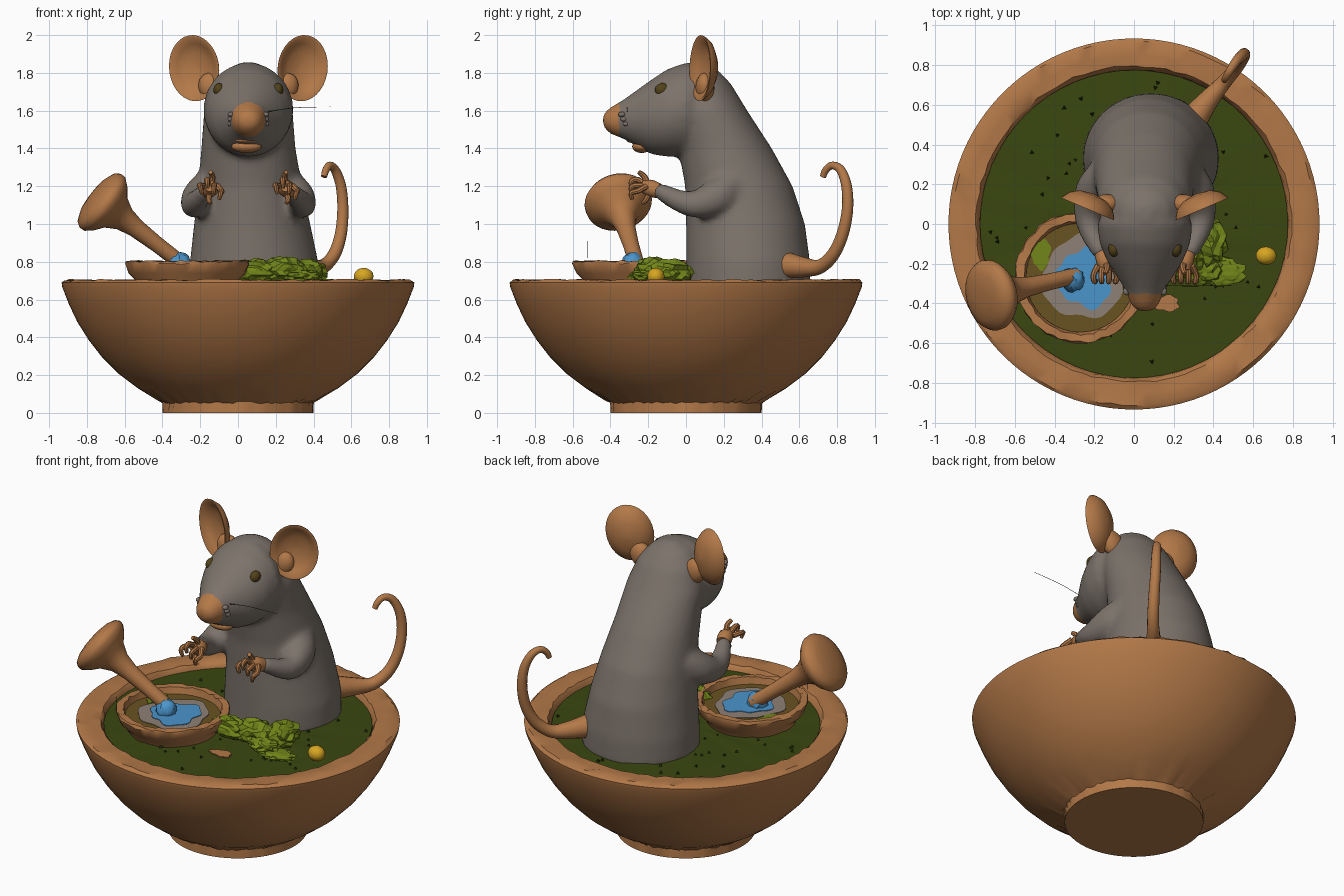
import bpy, bmesh, math, random
from mathutils import Vector, Matrix

random.seed(4)
cube = bpy.data.objects.get("Cube")
if cube:
    bpy.data.objects.remove(cube, do_unlink=True)


def material(name, rgb):
    m = bpy.data.materials.new(name)
    m.use_nodes = True
    m.diffuse_color = (*rgb, 1)
    m.node_tree.nodes["Principled BSDF"].inputs["Base Color"].default_value = (*rgb, 1)
    return m


CLAY = material("clay_skin", (.45, .19, .065))
FUR = material("grey_fur", (.2, .17, .145))
SOIL = material("moss_soil", (.042, .062, .005))
LEAF = material("leaf_green", (.17, .24, .01))
WATER = material("water_blue", (.07, .3, .6))
SILT = material("silt_grey", (.27, .22, .18))
MUD = material("mud_brown", (.14, .085, .015))
YELLOW = material("berry_yellow", (.68, .38, .015))
EYE = material("eye_brown", (.085, .055, .01))
DARK = material("dark_specks", (.02, .03, .004))
MID = .055  # centre line of the animal
X, Y, Z = Vector((1, 0, 0)), Vector((0, 1, 0)), Vector((0, 0, 1))


def finish(name, bm, mat, angle=40):
    """Turn a bmesh into a shaded object."""
    bmesh.ops.recalc_face_normals(bm, faces=bm.faces)
    me = bpy.data.meshes.new(name)
    bm.to_mesh(me)
    bm.free()
    me.materials.append(mat)
    if angle:
        me.shade_smooth()
        me.set_sharp_from_angle(angle=math.radians(angle))
    ob = bpy.data.objects.new(name, me)
    bpy.context.collection.objects.link(ob)
    return ob


def loft(bm, sections, n=24, rough=(), amp=0):
    """Skin elliptical rings (centre, u, v) and cap both ends."""
    rings = []
    for k, (c, u, v) in enumerate(sections):
        ring = []
        for i in range(n):
            a = math.tau * i / n
            p = Vector(c) + u * math.cos(a) + v * math.sin(a)
            if k in rough:
                p += Vector([random.uniform(-amp, amp) for _ in range(3)])
            ring.append(bm.verts.new(p))
        rings.append(ring)
    for a, b in zip(rings, rings[1:]):
        for i in range(n):
            j = (i + 1) % n
            bm.faces.new((a[i], a[j], b[j], b[i]))
    bm.faces.new(rings[0])
    bm.faces.new(rings[-1])


def lathe(name, profile, mat, matrix=Matrix(), n=48, rough=(), amp=0, angle=40):
    bm = bmesh.new()
    loft(bm, [((0, 0, z), X * r, Y * r) for r, z in profile], n, rough, amp)
    bm.transform(matrix)
    return finish(name, bm, mat, angle)


def tube(bm, pts, n=14, steps=5):
    """Round tube through (x, y, z, radius) points, smoothly interpolated."""
    p = [Vector(q) for q in pts]
    p = [p[0] * 2 - p[1]] + p + [p[-1] * 2 - p[-2]]
    path = []
    for a, b, c, d in zip(p, p[1:], p[2:], p[3:]):
        for s in range(steps):
            t = s / steps
            path.append(.5 * (2 * b + (c - a) * t + (2 * a - 5 * b + 4 * c - d) * t ** 2
                              + (3 * b - a - 3 * c + d) * t ** 3))
    path.append(p[-2])
    secs = []
    for i, q in enumerate(path):
        t = (path[min(i + 1, len(path) - 1)] - path[max(i - 1, 0)]).xyz.normalized()
        u = t.cross(X).normalized()
        secs.append((q.xyz, u * q.w, t.cross(u) * q.w))
    loft(bm, secs, n)


def ball(name, loc, size, mat, rot=Matrix(), jitter=0, angle=40):
    bm = bmesh.new()
    bmesh.ops.create_icosphere(bm, subdivisions=3, radius=1)
    for v in bm.verts:
        v.co *= 1 + random.uniform(-jitter, jitter)
    bm.transform(Matrix.Translation(loc) @ rot @ Matrix.Diagonal((*size, 1)))
    return finish(name, bm, mat, angle)


def puddle(name, loc, rx, ry, mat, wobble=.12, n=40):
    """Thin irregular disc."""
    bm = bmesh.new()
    vs = []
    ph = random.uniform(0, 6)
    for i in range(n):
        a = math.tau * i / n
        k = 1 + wobble * (math.sin(3 * a + ph) + .6 * math.sin(7 * a + ph))
        vs.append(bm.verts.new((rx * k * math.cos(a), ry * k * math.sin(a), 0)))
    f = bm.faces.new(vs)
    ext = bmesh.ops.extrude_face_region(bm, geom=[f])["geom"]
    for v in ext:
        if isinstance(v, bmesh.types.BMVert):
            v.co.z += .006
    bm.transform(Matrix.Translation(loc))
    return finish(name, bm, mat, 0)


# Large bowl with ragged rim and foot, filled with mossy soil
lathe("bowl", [(.4, 0), (.4, .055), (.43, .07), (.53, .13), (.63, .205), (.72, .295), (.79, .385),
               (.85, .48), (.895, .575), (.93, .665), (.934, .69), (.915, .704), (.85, .702),
               (.795, .7), (.78, .68), (.77, .63)],
      CLAY, n=96, rough=(1, 2, 11, 12, 13, 14), amp=.006)
lathe("soil", [(.775, .64), (.775, .668), (.6, .672), (.3, .675), (.02, .675)], SOIL,
      n=64, rough=(2, 3), amp=.006)
bm = bmesh.new()
for _ in range(60):
    a, r = random.uniform(0, math.tau), .75 * math.sqrt(random.random())
    m = Matrix.Translation((r * math.cos(a), r * math.sin(a), .676)) @ Matrix.Rotation(a * 5, 4, 'Z')
    bmesh.ops.create_cone(bm, segments=3, radius1=.013, radius2=.003, depth=.014, matrix=m)
finish("soil_specks", bm, DARK, 0)

# Small tub of water
tub = Vector((-.27, -.27, 0))
lathe("tub", [(.25, .65), (.27, .7), (.31, .74), (.33, .79), (.325, .803), (.285, .803), (.275, .76),
              (.27, .74)], CLAY, Matrix.Translation(tub), 56, (3, 4, 5), .006)
puddle("tub_mud", tub + Z * .758, .274, .274, MUD, 0)
puddle("tub_silt", tub + Z * .762 + X * .01, .2, .21, SILT, .07)
puddle("tub_water", tub + Z * .766 + X * .02, .14, .15, WATER)
puddle("tub_leaf", tub + Vector((-.2, .12, .764)), .05, .075, LEAF)
ball("water_splash", (-.31, -.28, .785), (.06, .06, .065), WATER, jitter=.1)

# Flared wooden pestle leaning in the tub
start, axis = Vector((-.29, -.26, .785)), Vector((-.48, -.11, .37))
lathe("pestle", [(.04, 0), (.042, .18), (.05, .32), (.066, .4), (.1, .46), (.15, .5), (.178, .535),
                 (.18, .56), (.165, .585), (.12, .605), (.06, .615), (.01, .617)], CLAY,
      Matrix.Translation(start) @ axis.to_track_quat('Z', 'Y').to_matrix().to_4x4(), 32)

# Torso, head and arms, fused into one fur skin
bm = bmesh.new()
torso = [(.64, 0, .66, .085, .345), (.8, 0, .657, .085, .34), (1, 0, .63, .075, .308),
         (1.2, -.005, .565, .065, .275), (1.4, -.04, .455, .055, .25), (1.6, -.08, .325, .055, .235),
         (1.74, -.08, .24, .055, .19), (1.82, -.04, .165, .055, .12), (1.855, .02, .1, .055, .04)]
loft(bm, [((c, (f + b) / 2, z), X * r, Y * (b - f) / 2) for z, f, b, c, r in torso], 40)
head = [(.12, 1.4, 1.82, .18), (0, 1.36, 1.855, .24), (-.1, 1.355, 1.82, .228), (-.19, 1.37, 1.76, .19),
        (-.26, 1.41, 1.71, .145), (-.33, 1.45, 1.66, .1), (-.39, 1.47, 1.625, .078),
        (-.425, 1.495, 1.6, .06), (-.443, 1.53, 1.57, .025)]
loft(bm, [((MID, y, (a + b) / 2), X * r, Z * (b - a) / 2) for y, a, b, r in head], 40)
for s in (-1, 1):
    tube(bm, [(MID + s * x, y, z, r) for x, y, z, r in
              [(.2, .24, 1.2, .1), (.255, .16, 1.14, .1), (.285, .05, 1.105, .075),
               (.27, -.04, 1.125, .06), (.235, -.12, 1.165, .048), (.215, -.16, 1.18, .04)]])
body = finish("fur_body", bm, FUR, 60)
mod = body.modifiers.new("fuse", 'REMESH')
mod.mode, mod.voxel_size = 'VOXEL', .018
mod = body.modifiers.new("soften", 'SMOOTH')
mod.factor, mod.iterations = .5, 10
skin = bpy.data.meshes.new_from_object(body.evaluated_get(bpy.context.evaluated_depsgraph_get()))
body.modifiers.clear()
body.data = skin
skin.materials.clear()
skin.materials.append(FUR)
skin.materials.append(CLAY)
for f in skin.polygons:  # bare nose tip
    f.material_index = int(f.center.y < -.355 and f.center.z > 1.42)
skin.shade_smooth()

# Lower lip and whisker
ball("lower_lip", (MID - .01, -.235, 1.41), (.08, .05, .034), CLAY)
ball("upper_lip", (MID - .01, -.275, 1.443), (.06, .04, .015), CLAY)
bm = bmesh.new()
tube(bm, [(.13, -.31, 1.59, .002), (.3, -.312, 1.615, .0015), (.49, -.31, 1.62, .001)], 4)
tube(bm, [(-.49, -.52, .82, .001), (-.49, -.52, .91, .001)], 4)
for v in bm.verts:
    v.co.y += random.uniform(-.0005, .0005)
finish("whiskers", bm, DARK)

for s, side in ((1, "left"), (-1, "right")):
    # Cupped ear, turned outwards
    place = (Matrix.Translation((MID + s * .275, .105, 1.825)) @ Matrix.Rotation(s * .4, 4, 'Z')
             @ Matrix.Rotation(s * .16, 4, 'Y') @ Matrix.Rotation(math.pi / 2, 4, 'X')
             @ Matrix.Diagonal((.143, .176, 1, 1)))
    lathe(side + "_ear", [(.03, -.05), (.5, -.04), (.82, -.012), (.97, .02), (1, .033), (.93, .033),
                          (.75, .005), (.45, -.018), (.03, -.025)], CLAY, place, 32, angle=70)
    ball(side + "_ear_root", (MID + s * .19, .1, 1.72), (.07, .05, .085), CLAY,
         Matrix.Rotation(s * .6, 4, 'Y'))
    ball(side + "_eye", (MID + s * .155, -.125, 1.71), (.03, .04, .036), EYE)
    for k in range(3):
        ball(side + "_whisker_pad", (MID + s * .092, -.315 - .012 * k, 1.53 + .025 * k),
             (.018, .02, .014), FUR)
    # Hand with curled fingers
    bm = bmesh.new()
    hx = MID + s * .2
    tube(bm, [(hx + s * .015, -.145, 1.175, .04), (hx, -.19, 1.19, .045), (hx, -.235, 1.2, .03)])
    for k in range(4):
        dx, dz = (k - 1.5) * .03, .03 * abs(k - 1)
        tube(bm, [(hx + dx * .8, -.21, 1.2, .017), (hx + dx * 1.3, -.255, 1.235 - dz, .015),
                  (hx + dx * 1.2, -.29, 1.225 - dz, .014), (hx + dx, -.285, 1.19 - dz, .01)], 8, 3)
    tube(bm, [(hx, -.2, 1.2, .018), (hx - s * .01, -.22, 1.25, .016), (hx, -.25, 1.275, .012)], 8, 3)
    tube(bm, [(hx, -.19, 1.18, .018), (hx + s * .01, -.21, 1.13, .014), (hx, -.23, 1.11, .01)], 8, 3)
    finish(side + "_hand", bm, CLAY)

# Tail
bm = bmesh.new()
tube(bm, [(.31, .54, .78, .07), (.38, .63, .77, .052), (.45, .71, .775, .038), (.51, .78, .84, .034),
          (.545, .83, .95, .032), (.555, .855, 1.08, .03), (.545, .85, 1.2, .028),
          (.515, .82, 1.285, .024), (.485, .775, 1.31, .02), (.465, .74, 1.285, .019),
          (.455, .725, 1.25, .016)])
finish("tail", bm, CLAY)

# Crumpled leaves and a berry
for x, y, z, sx, sy, sz in [(.09, -.2, .75, .12, .07, .065), (.24, -.17, .75, .12, .09, .07),
                            (.38, -.09, .74, .09, .12, .07), (.44, -.24, .69, .12, .07, .02),
                            (.34, -.23, .72, .1, .07, .04)]:
    ball("leaf_clump", (x, y, z), (sx, sy, sz), LEAF, jitter=.16, angle=0)
puddle("dry_leaf", (.16, -.4, .675), .07, .04, CLAY)
ball("berry", (.665, -.16, .722), (.052, .046, .046), YELLOW, jitter=.02)
